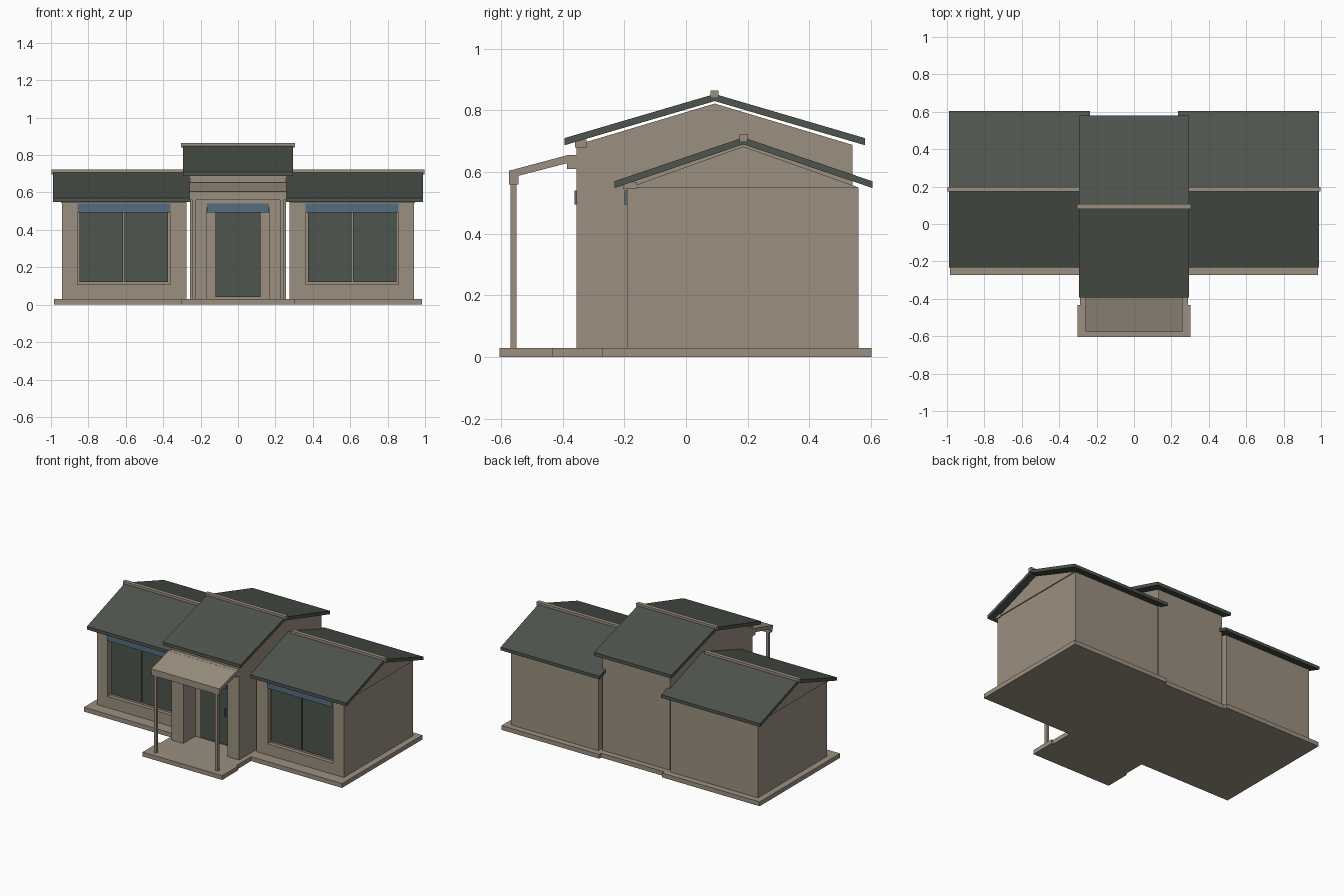
import bpy, bmesh

if "Cube" in bpy.data.objects:
    bpy.data.objects.remove(bpy.data.objects["Cube"])


def material(name, rgb):
    m = bpy.data.materials.new(name)
    m.diffuse_color = (*rgb, 1)
    m.use_nodes = True
    m.node_tree.nodes["Principled BSDF"].inputs["Base Color"].default_value = m.diffuse_color
    return m


BROWN = material("warm_brown", (0.33, 0.28, 0.216))
DARK = material("dark_slate", (0.076, 0.089, 0.074))
BLUE = material("dull_blue", (0.089, 0.15, 0.209))


def prism(name, pts, x0, x1, mat):
    """Extrude a (y, z) outline along x."""
    bm = bmesh.new()
    f = bm.faces.new([bm.verts.new((x0, y, z)) for y, z in pts])
    ext = bmesh.ops.extrude_face_region(bm, geom=[f])["geom"]
    verts = [v for v in ext if isinstance(v, bmesh.types.BMVert)]
    bmesh.ops.translate(bm, vec=(x1 - x0, 0, 0), verts=verts)
    bmesh.ops.recalc_face_normals(bm, faces=bm.faces)
    me = bpy.data.meshes.new(name)
    bm.to_mesh(me)
    bm.free()
    me.materials.append(mat)
    ob = bpy.data.objects.new(name, me)
    bpy.context.collection.objects.link(ob)
    return ob


def box(name, x, y, z, mat=BROWN):
    return prism(name, [(y[0], z[0]), (y[1], z[0]), (y[1], z[1]), (y[0], z[1])],
                 min(x), max(x), mat)


def cut(ob, x, y, z):
    """Cut a box-shaped recess into an object."""
    c = box("cutter", x, y, z)
    c.hide_render = True
    mod = ob.modifiers.new("recess", "BOOLEAN")
    mod.operation = "DIFFERENCE"
    mod.solver = "EXACT"
    mod.object = c
    bpy.context.view_layer.objects.active = ob
    bpy.ops.object.modifier_apply(modifier=mod.name)
    bpy.data.objects.remove(c)


def gable_roof(name, x, front, ridge, back, eave, top, t, mat=DARK):
    """Folded roof sheet of vertical thickness t."""
    prism(name, [(front, eave), (ridge, top), (back, eave),
                 (back, eave - t), (ridge, top - t), (front, eave - t)],
          min(x), max(x), mat)


# Side wings
for s, side in ((-1, "left"), (1, "right")):
    def X(a, b):
        return (s * a, s * b)

    box(side + "_base", X(0.24, 0.983), (-0.272, 0.602), (0, 0.03))
    walls = box(side + "_walls", X(0.275, 0.94), (-0.192, 0.56), (0.03, 0.55))
    cut(walls, X(0.362, 0.858), (-0.3, -0.165), (0.107, 0.52))
    prism(side + "_gable", [(-0.185, 0.55), (0.56, 0.55), (0.186, 0.683)],
          *sorted(X(0.275, 0.947)), BROWN)
    box(side + "_eave_board", X(0.275, 0.947), (-0.205, -0.16), (0.545, 0.567))
    gable_roof(side + "_roof", X(0.235, 0.988), -0.232, 0.186, 0.605, 0.57, 0.712, 0.022)
    box(side + "_ridge_cap", X(0.28, 0.998), (0.173, 0.199), (0.697, 0.724))
    # windows: two panes, sill frame and blue lintel
    for a, b in ((0.374, 0.607), (0.614, 0.847)):
        box(side + "_window_pane", X(a, b), (-0.174, -0.165), (0.122, 0.52), DARK)
    box(side + "_window_lintel", X(0.362, 0.858), (-0.2, -0.192), (0.494, 0.54), BLUE)
    # porch post
    box(side + "_porch_post", X(0.224, 0.243), (-0.569, -0.549), (0.03, 0.57))

# Central hall
box("hall_base", (-0.29, 0.29), (-0.435, 0.58), (0, 0.03))
box("porch_base", (-0.303, 0.303), (-0.605, -0.432), (0, 0.03))
hall = box("hall_walls", (-0.257, 0.257), (-0.355, 0.54), (0.03, 0.688))
cut(hall, (-0.168, 0.168), (-0.5, -0.225), (0.02, 0.52))
prism("hall_gable", [(-0.355, 0.688), (0.54, 0.688), (0.093, 0.822)], -0.257, 0.257, BROWN)
box("hall_eave_board", (-0.262, 0.262), (-0.36, -0.322), (0.68, 0.706))
gable_roof("hall_roof", (-0.295, 0.295), -0.394, 0.093, 0.58, 0.71, 0.853, 0.023)
box("hall_ridge_cap", (-0.305, 0.305), (0.08, 0.106), (0.84, 0.864))

# Door in its recess
box("door", (-0.121, 0.121), (-0.235, -0.225), (0.04, 0.505), DARK)
box("door_handle", (0.066, 0.072), (-0.242, -0.235), (0.235, 0.29), DARK)
box("door_lintel", (-0.165, 0.165), (-0.362, -0.355), (0.494, 0.54), BLUE)

# Porch canopy
box("porch_beam", (-0.258, 0.258), (-0.574, -0.543), (0.56, 0.602))
box("porch_ledger", (-0.258, 0.258), (-0.386, -0.355), (0.61, 0.655))
prism("porch_roof", [(-0.574, 0.604), (-0.38, 0.656), (-0.38, 0.63), (-0.574, 0.58)],
      -0.26, 0.26, BROWN)
